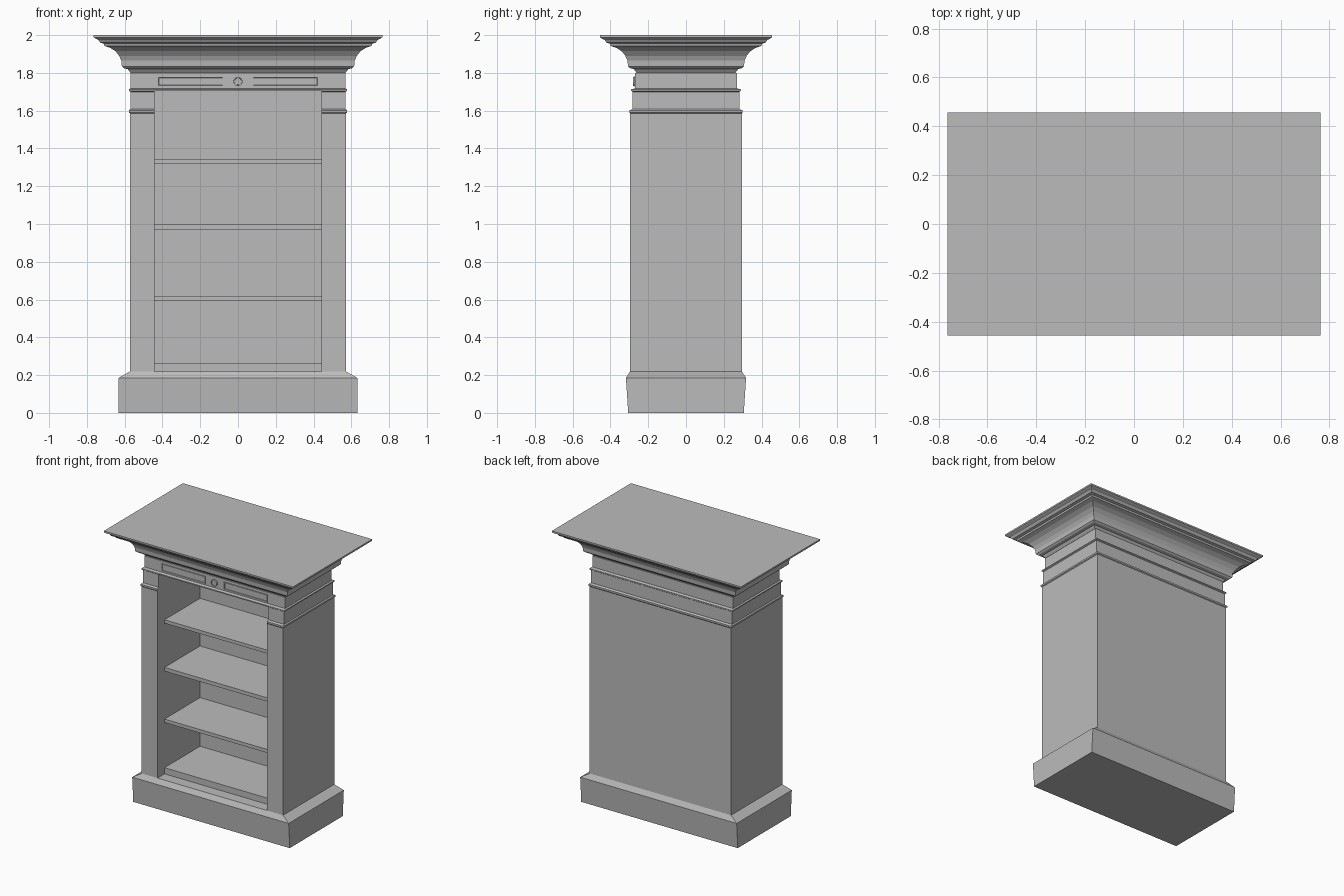
import bpy, bmesh
from mathutils import Matrix, Vector

cube = bpy.data.objects.get("Cube")
if cube:
    bpy.data.objects.remove(cube, do_unlink=True)

grey = bpy.data.materials.new("plain grey")
grey.use_nodes = True
grey.diffuse_color = (0.5, 0.5, 0.5, 1)
grey.node_tree.nodes["Principled BSDF"].inputs["Base Color"].default_value = (0.5, 0.5, 0.5, 1)


def add_object(name, bm):
    bmesh.ops.recalc_face_normals(bm, faces=bm.faces[:])
    mesh = bpy.data.meshes.new(name)
    bm.to_mesh(mesh)
    bm.free()
    mesh.materials.append(grey)
    obj = bpy.data.objects.new(name, mesh)
    bpy.context.collection.objects.link(obj)
    return obj


def box(name, low, high):
    bm = bmesh.new()
    low, high = Vector(low), Vector(high)
    size = Matrix.Diagonal((high - low).to_4d())
    bmesh.ops.create_cube(bm, size=1, matrix=Matrix.Translation((low + high) / 2) @ size)
    return add_object(name, bm)


def stacked_rectangles(name, profile):
    """Solid from (z, half width, half depth) steps."""
    bm = bmesh.new()
    rings = [[bm.verts.new((sx * hx, sy * hy, z))
              for sx, sy in ((-1, -1), (1, -1), (1, 1), (-1, 1))]
             for z, hx, hy in profile]
    for a, b in zip(rings, rings[1:]):
        for i in range(4):
            j = (i + 1) % 4
            bm.faces.new((a[i], a[j], b[j], b[i]))
    bm.faces.new(rings[0])
    bm.faces.new(rings[-1])
    return add_object(name, bm)


# Plinth with flared sides and a sloped top edge
stacked_rectangles("plinth", [(0, 0.632, 0.306), (0.185, 0.632, 0.318), (0.22, 0.571, 0.296)])

# Cabinet body with two thin mouldings, a capital band and the frieze
body = stacked_rectangles("cabinet_body", [
    (0.22, 0.571, 0.296), (1.585, 0.571, 0.296),
    (1.59, 0.578, 0.3), (1.602, 0.578, 0.3), (1.608, 0.57, 0.283),
    (1.7, 0.57, 0.283), (1.705, 0.578, 0.29), (1.713, 0.578, 0.29),
    (1.718, 0.568, 0.269), (1.8, 0.568, 0.269)])

# Open bookcase niche
cutter = box("niche_cutter", (-0.443, -0.6, 0.22), (0.443, 0.195, 1.705))
cut = body.modifiers.new("niche", "BOOLEAN")
cut.operation = "DIFFERENCE"
cut.solver = "EXACT"
cut.object = cutter
bpy.context.view_layer.objects.active = body
bpy.ops.object.modifier_apply(modifier="niche")
bpy.data.objects.remove(cutter, do_unlink=True)

# Shelves, the lowest one resting on the plinth
for i, (z0, z1) in enumerate([(0.22, 0.265), (0.595, 0.62), (0.97, 0.997), (1.32, 1.345)]):
    box(f"shelf_{i + 1}", (-0.443, -0.215, z0), (0.443, 0.195, z1))

# Cornice: outward steps of the crown moulding by height
steps = [(1.8, 0), (1.82, 0.015), (1.825, 0.035), (1.835, 0.046), (1.865, 0.049),
         (1.89, 0.06), (1.915, 0.08), (1.933, 0.108), (1.943, 0.138), (1.955, 0.142),
         (1.96, 0.16), (1.975, 0.17), (1.98, 0.182), (1.988, 0.195), (2, 0.195)]
stacked_rectangles("cornice", [(z, 0.569 + d, 0.261 + d) for z, d in steps])

# Framed panels on the frieze
for side, sign in (("right", -1), ("left", 1)):
    x0, x1 = sorted((sign * 0.075, sign * 0.427))
    panel = box(f"frieze_panel_{side}", (x0, -0.276, 1.727), (x1, -0.262, 1.781))
    bm = bmesh.new()
    bm.from_mesh(panel.data)
    front = [f for f in bm.faces if f.normal.y < -0.9]
    bmesh.ops.inset_region(bm, faces=front, thickness=0.009)
    bmesh.ops.inset_region(bm, faces=front, thickness=0.002, depth=-0.005)
    bm.to_mesh(panel.data)
    bm.free()

# Round rosette between the panels
bm = bmesh.new()
turn = Matrix.Translation((0, -0.27, 1.755)) @ Matrix.Rotation(1.5707963, 4, "X")
bmesh.ops.create_cone(bm, cap_ends=True, segments=20, radius1=0.024, radius2=0.024,
                      depth=0.022, matrix=turn)
front = [f for f in bm.faces if f.normal.y < -0.9]
bmesh.ops.inset_region(bm, faces=front, thickness=0.005)
bmesh.ops.inset_region(bm, faces=front, thickness=0.001, depth=-0.004)
add_object("rosette", bm)
